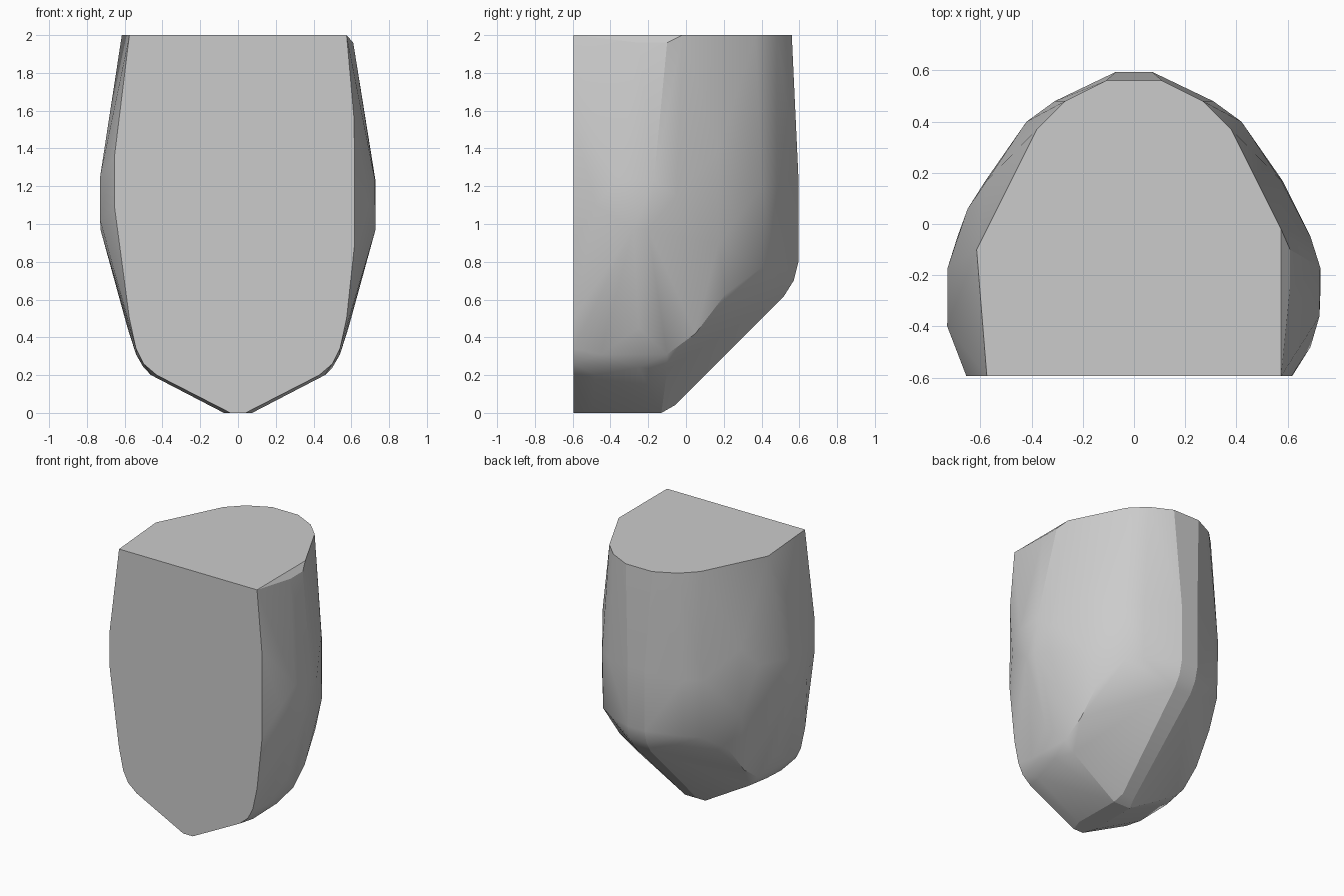
import bpy
import bmesh
import math

cube = bpy.data.objects.get("Cube")
if cube:
    bpy.data.objects.remove(cube, do_unlink=True)

FRONT = -0.595

# Corners shared by both sides, given for +x
both = [
    # top rim
    (0.575, FRONT, 2.0), (0.38, 0.37, 2.0), (0.27, 0.48, 2.0), (0.11, 0.56, 2.0),
    # back wall
    (0.07, 0.595, 1.25), (0.07, 0.595, 0.8), (0.07, 0.57, 0.7), (0.07, 0.52, 0.62),
    (0.31, 0.48, 1.2), (0.31, 0.475, 0.78), (0.42, 0.4, 1.2), (0.41, 0.4, 0.77),
    # widest band
    (0.725, -0.36, 1.23), (0.728, -0.17, 1.23), (0.728, -0.28, 0.97), (0.725, -0.2, 0.97),
    (0.575, 0.17, 1.39), (0.58, 0.17, 0.89), (0.69, -0.05, 1.15), (0.69, -0.48, 1.1),
    # sloping underside
    (0.5, 0.21, 0.63), (0.52, 0.05, 0.42), (0.46, -0.1, 0.23), (0.53, -0.1, 0.31),
    (0.05, -0.06, 0.04), (0.07, -0.13, 0.0),
    # lower sides
    (0.585, -0.25, 0.45), (0.54, -0.45, 0.31), (0.5, -0.25, 0.24), (0.46, -0.48, 0.2),
    # front outline
    (0.575, FRONT, 0.5), (0.54, FRONT, 0.34), (0.5, FRONT, 0.26),
    (0.43, FRONT, 0.2), (0.04, FRONT, 0.0), (0.075, -0.5, 0.0),
]
# Corners of the +x side, with its small bevel at the rim
plus_side = [
    (0.575, -0.02, 2.0), (0.61, -0.1, 1.96), (0.61, -0.25, 1.96),
    (0.615, FRONT, 1.55), (0.618, FRONT, 0.9),
]
# Corners of the -x side
minus_side = [
    (-0.615, -0.1, 2.0), (-0.655, FRONT, 1.35), (-0.655, FRONT, 1.1),
    (-0.73, -0.4, 1.25), (-0.73, -0.4, 1.02), (-0.65, 0.06, 1.25),
]

points = both + [(-x, y, z) for x, y, z in both] + plus_side + minus_side

# Solid block: the convex shell around the corners
bm = bmesh.new()
for p in points:
    bm.verts.new(p)
bmesh.ops.convex_hull(bm, input=bm.verts[:])
bmesh.ops.delete(bm, geom=[v for v in bm.verts if not v.link_faces], context='VERTS')
bmesh.ops.dissolve_limit(bm, angle_limit=math.radians(1), verts=bm.verts[:], edges=bm.edges[:])
bmesh.ops.recalc_face_normals(bm, faces=bm.faces[:])

mesh = bpy.data.meshes.new("faceted_block")
bm.to_mesh(mesh)
bm.free()
block = bpy.data.objects.new("faceted_block", mesh)
bpy.context.collection.objects.link(block)

# Plain grey
grey = bpy.data.materials.new("light_grey")
grey.use_nodes = True
colour = (0.6, 0.6, 0.6, 1.0)
grey.diffuse_color = colour
grey.node_tree.nodes["Principled BSDF"].inputs["Base Color"].default_value = colour
mesh.materials.append(grey)

# Soft shading over the shallow facets, crisp rims
bpy.ops.object.select_all(action='DESELECT')
block.select_set(True)
bpy.context.view_layer.objects.active = block
bpy.ops.object.shade_smooth_by_angle(angle=math.radians(20))
